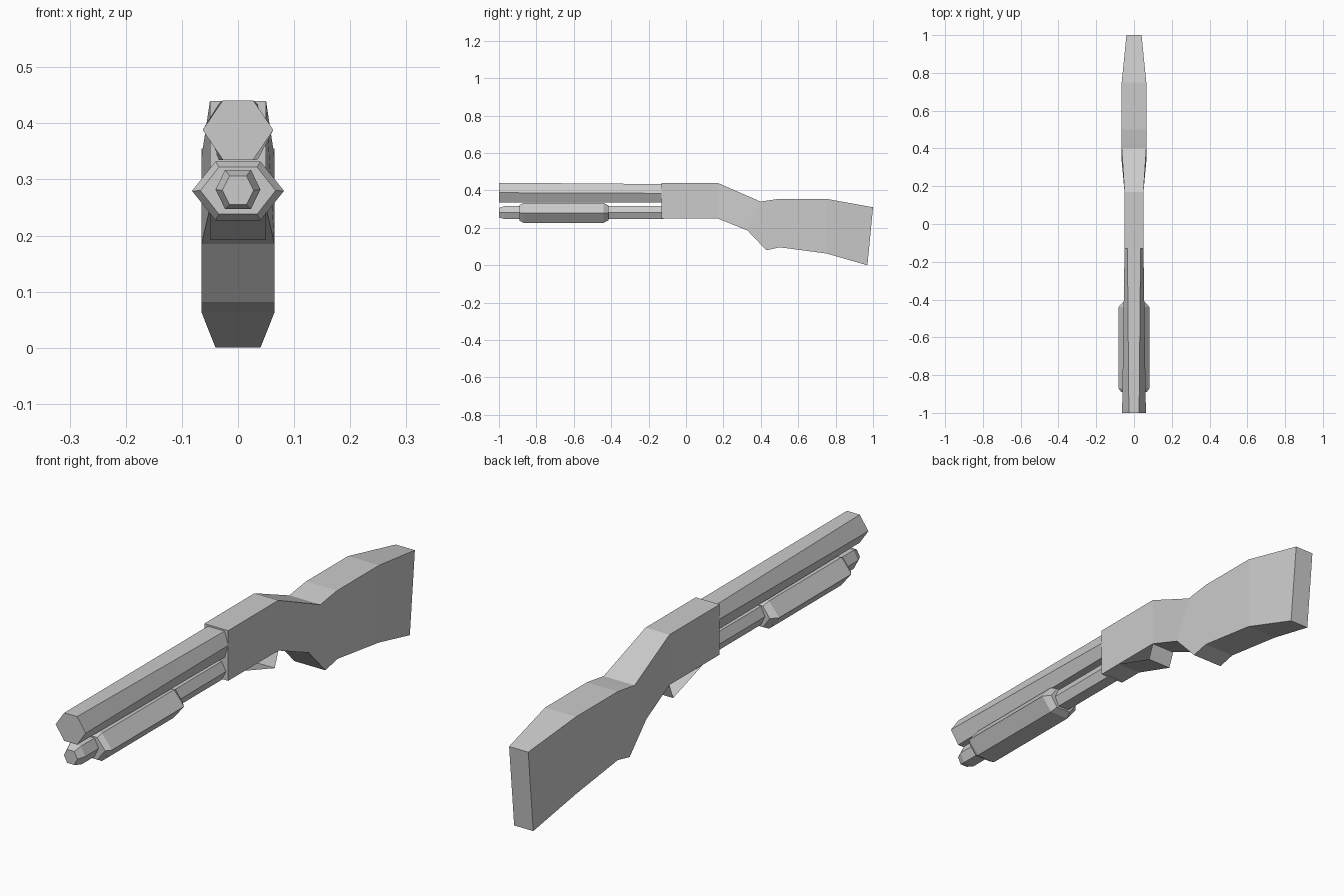
import bpy, bmesh

if "Cube" in bpy.data.objects:
    bpy.data.objects.remove(bpy.data.objects["Cube"])


def loft(name, rings):
    """Join equal-sized rings of points into a closed flat-shaded solid."""
    bm = bmesh.new()
    loops = [[bm.verts.new(p) for p in ring] for ring in rings]
    n = len(loops[0])
    for a, b in zip(loops, loops[1:]):
        for i in range(n):
            j = (i + 1) % n
            bm.faces.new((a[i], a[j], b[j], b[i]))
    bm.faces.new(loops[0])
    bm.faces.new(loops[-1])
    bmesh.ops.recalc_face_normals(bm, faces=bm.faces)
    return finish(name, bm)


def finish(name, bm):
    mesh = bpy.data.meshes.new(name)
    bm.to_mesh(mesh)
    bm.free()
    obj = bpy.data.objects.new(name, mesh)
    bpy.context.collection.objects.link(obj)
    return obj


def hexagon(y, half, flat, bottom, top):
    """Hexagonal section with corners at the sides and a flat top."""
    mid = (bottom + top) / 2
    return [(-half, y, mid), (-flat, y, top), (flat, y, top),
            (half, y, mid), (flat, y, bottom), (-flat, y, bottom)]


def slab(top_y, top_z, low_y, low_z, half):
    """Four-sided section, which may lean along y."""
    return [(-half, top_y, top_z), (half, top_y, top_z),
            (half, low_y, low_z), (-half, low_y, low_z)]


# Receiver running into the grip and shoulder stock
loft("receiver_and_stock", [slab(*s) for s in (
    (-0.13, 0.44, -0.13, 0.25, 0.05),
    (0.17, 0.44, 0.17, 0.25, 0.05),
    (0.40, 0.34, 0.33, 0.185, 0.065),
    (0.43, 0.345, 0.43, 0.08, 0.065),
    (0.50, 0.355, 0.50, 0.096, 0.065),
    (0.75, 0.355, 0.75, 0.063, 0.065),
    (1.00, 0.31, 0.97, 0.0, 0.04))])

# Barrel, slightly narrower at the receiver
loft("barrel", [hexagon(-1.0, 0.063, 0.027, 0.335, 0.441),
                hexagon(-0.12, 0.05, 0.035, 0.335, 0.434)])

# Magazine tube with a tapered cap
loft("magazine_tube", [hexagon(-1.0, 0.028, 0.015, 0.255, 0.306),
                       hexagon(-0.97, 0.04, 0.023, 0.247, 0.317),
                       hexagon(-0.12, 0.04, 0.023, 0.247, 0.317)])

# Sliding fore grip with chamfered ends
loft("fore_grip", [hexagon(-0.89, 0.067, 0.034, 0.238, 0.322),
                   hexagon(-0.87, 0.082, 0.04, 0.227, 0.332),
                   hexagon(-0.44, 0.082, 0.04, 0.227, 0.332),
                   hexagon(-0.415, 0.06, 0.031, 0.24, 0.32)])

# Trigger guard: a thin folded strip, open at the sides
bm = bmesh.new()
pairs = [[bm.verts.new((x, y, z)) for x in (-0.05, 0.05)]
         for y, z in ((-0.03, 0.25), (0.148, 0.192), (0.17, 0.25))]
for a, b in zip(pairs, pairs[1:]):
    bm.faces.new((a[0], b[0], b[1], a[1]))
finish("trigger_guard", bm)
